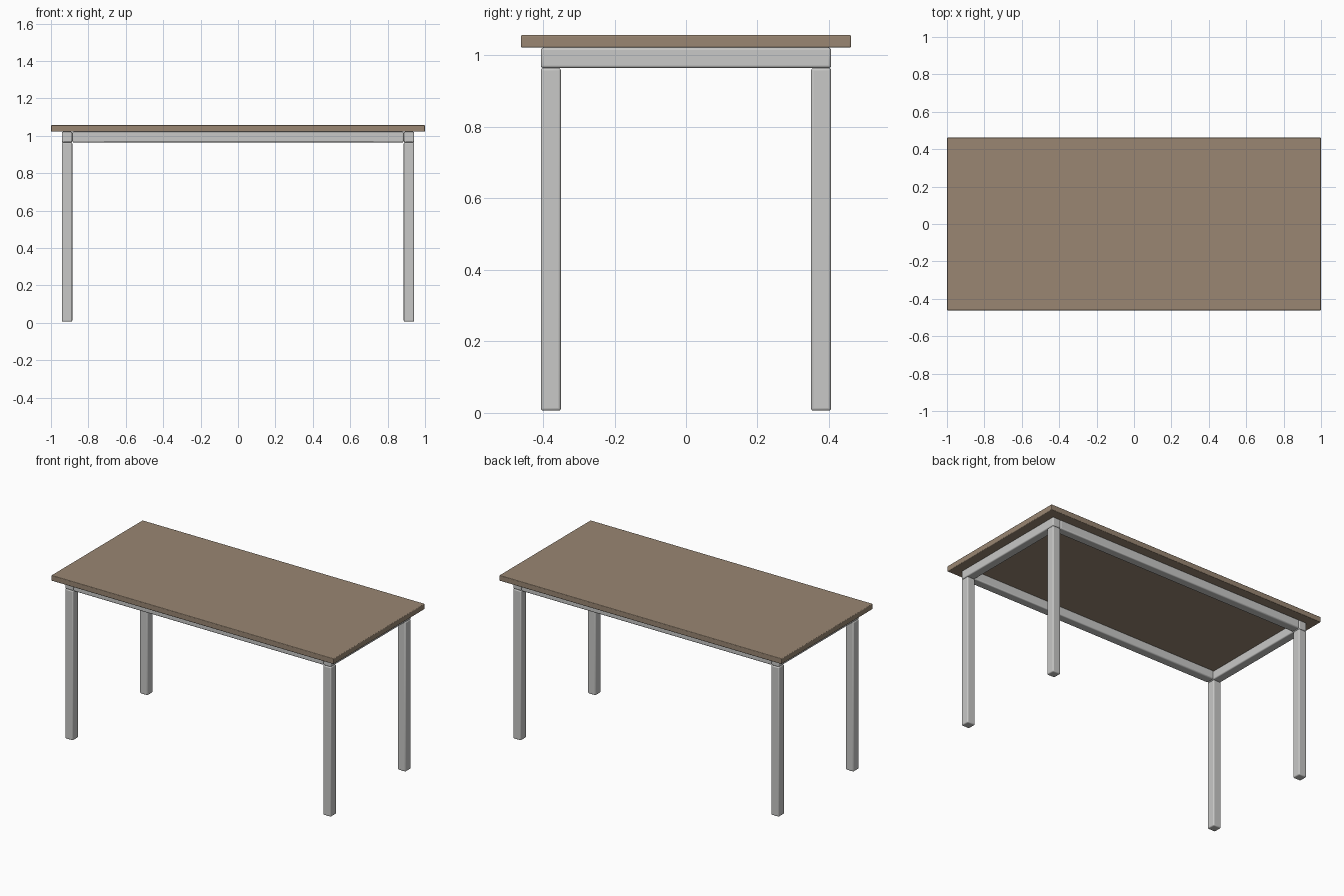
import bpy
import bmesh

cube = bpy.data.objects.get("Cube")
if cube:
    bpy.data.objects.remove(cube, do_unlink=True)


def material(name, rgb):
    mat = bpy.data.materials.new(name)
    mat.use_nodes = True
    color = (*rgb, 1)
    mat.diffuse_color = color
    mat.node_tree.nodes["Principled BSDF"].inputs["Base Color"].default_value = color
    return mat


wood = material("brown wood", (0.32, 0.24, 0.17))
metal = material("light grey metal", (0.58, 0.58, 0.57))
rubber = material("black rubber", (0.01, 0.01, 0.01))


def box(name, low, high, mat, bevel):
    """Axis-aligned box between two corners with rounded edges."""
    bm = bmesh.new()
    bmesh.ops.create_cube(bm, size=1)
    for v in bm.verts:
        v.co = [(a + b) / 2 + c * (b - a) for a, b, c in zip(low, high, v.co)]
    mesh = bpy.data.meshes.new(name)
    bm.to_mesh(mesh)
    bm.free()
    mesh.materials.append(mat)
    obj = bpy.data.objects.new(name, mesh)
    bpy.context.collection.objects.link(obj)
    if bevel:
        mod = obj.modifiers.new("rounded edges", "BEVEL")
        mod.width = bevel
        mod.segments = 3
        bpy.context.view_layer.objects.active = obj
        bpy.ops.object.select_all(action="DESELECT")
        obj.select_set(True)
        bpy.ops.object.shade_smooth_by_angle()
    return obj


def foot(name, x, y):
    """Square glide with an open centre under a leg."""
    outer, inner, height = 0.022, 0.013, 0.008
    bm = bmesh.new()
    bmesh.ops.create_grid(bm, x_segments=1, y_segments=1, size=outer)
    ring = bmesh.ops.inset_region(bm, faces=bm.faces[:], thickness=outer - inner)
    centre = [f for f in bm.faces if f not in ring["faces"]]
    bmesh.ops.delete(bm, geom=centre, context="FACES")
    rim = bmesh.ops.extrude_face_region(bm, geom=bm.faces[:])
    for v in rim["geom"]:
        if isinstance(v, bmesh.types.BMVert):
            v.co.z += height
    bmesh.ops.recalc_face_normals(bm, faces=bm.faces[:])
    mesh = bpy.data.meshes.new(name)
    bm.to_mesh(mesh)
    bm.free()
    mesh.materials.append(rubber)
    obj = bpy.data.objects.new(name, mesh)
    obj.location = (x, y, 0)
    bpy.context.collection.objects.link(obj)


# Overall sizes
leg_x, leg_y, half = 0.914, 0.378, 0.028
rail_low, rail_high, top_high = 0.965, 1.022, 1.057
round_tube = 0.007

# Tabletop
box("tabletop", (-1, -0.462, rail_high), (1, 0.462, top_high), wood, 0.004)

# Legs and feet
for side, sx in (("left", 1), ("right", -1)):
    for end, sy in (("front", -1), ("back", 1)):
        x, y = sx * leg_x, sy * leg_y
        box(f"{end}_{side}_leg", (x - half, y - half, 0.006),
            (x + half, y + half, rail_low), metal, round_tube)
        foot(f"{end}_{side}_foot", x, y)

# Side rails run the full depth over the legs
for side, sx in (("left", 1), ("right", -1)):
    x = sx * leg_x
    box(f"{side}_rail", (x - half, -leg_y - half, rail_low),
        (x + half, leg_y + half, rail_high), metal, round_tube)

# Front and back rails fit between the side rails
for end, sy in (("front", -1), ("back", 1)):
    y = sy * leg_y
    box(f"{end}_rail", (half - leg_x, y - half, rail_low),
        (leg_x - half, y + half, rail_high), metal, round_tube)
